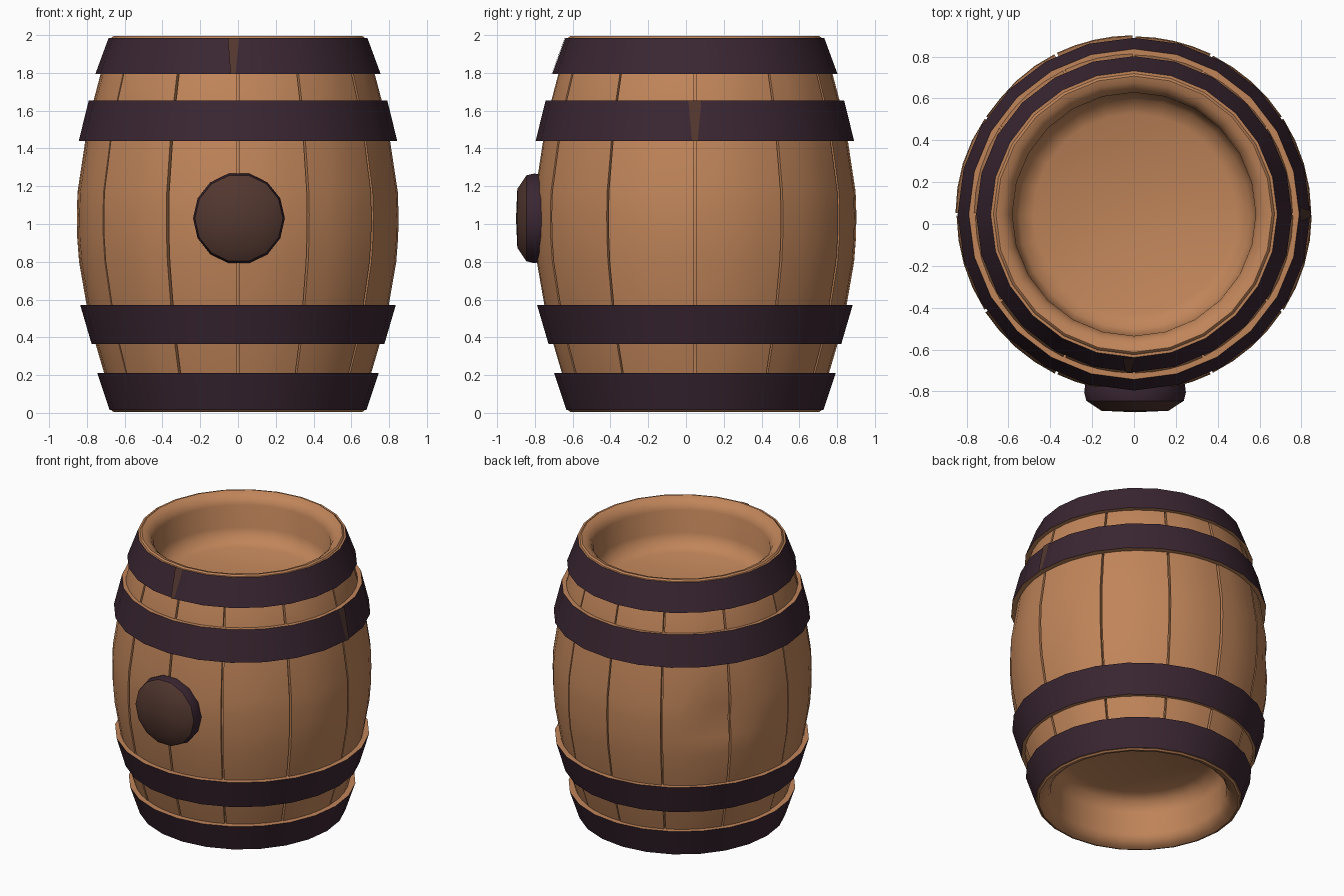
import bpy, bmesh, math, random
from mathutils import Matrix

if "Cube" in bpy.data.objects:
    bpy.data.objects.remove(bpy.data.objects["Cube"])

random.seed(4)
CY = 0.047  # barrel axis sits slightly behind centre because of the bung


def material(name, rgb):
    m = bpy.data.materials.new(name)
    m.diffuse_color = (*rgb, 1)
    m.use_nodes = True
    m.node_tree.nodes["Principled BSDF"].inputs["Base Color"].default_value = m.diffuse_color
    return m


WOOD = material("oak_wood", (0.53, 0.235, 0.102))
IRON = material("dark_iron", (0.042, 0.019, 0.031))
BROWN = material("dark_brown", (0.085, 0.038, 0.029))


def finish(bm, name, mats, angle=35):
    bmesh.ops.remove_doubles(bm, verts=bm.verts, dist=1e-5)
    bmesh.ops.recalc_face_normals(bm, faces=bm.faces)
    me = bpy.data.meshes.new(name)
    bm.to_mesh(me)
    bm.free()
    for m in mats:
        me.materials.append(m)
    ob = bpy.data.objects.new(name, me)
    bpy.context.collection.objects.link(ob)
    bpy.ops.object.select_all(action='DESELECT')
    ob.select_set(True)
    bpy.context.view_layer.objects.active = ob
    bpy.ops.object.shade_smooth_by_angle(angle=math.radians(angle))
    return ob


def lathe(name, profile, mats, slots, sides=24, closed=False, matrix=None, angle=35):
    """Revolve (radius, height) points; slots gives a material per segment."""
    bm = bmesh.new()
    rings = []
    for r, z in profile:
        r = max(r, 1e-7)
        rings.append([bm.verts.new((r * math.cos(2 * math.pi * i / sides),
                                    r * math.sin(2 * math.pi * i / sides), z))
                      for i in range(sides)])
    n = len(rings)
    for k in range(n if closed else n - 1):
        a, b = rings[k], rings[(k + 1) % n]
        for i in range(sides):
            j = (i + 1) % sides
            f = bm.faces.new((a[i], a[j], b[j], b[i]))
            f.material_index = slots[k]
    bmesh.ops.transform(bm, matrix=matrix or Matrix.Translation((0, CY, 0)), verts=bm.verts)
    return finish(bm, name, mats, angle)


# Bulging side profile: (height, radius)
SIDE = [(0.05, 0.655), (0.21, 0.705), (0.37, 0.752), (0.57, 0.798), (0.8, 0.838),
        (0.93, 0.848), (1.05, 0.85), (1.17, 0.846), (1.44, 0.805), (1.65, 0.762),
        (1.79, 0.725), (1.95, 0.66)]

# Inner body: wide rounded rims, recessed heads and the wood behind the stave gaps
top = [(0.672, 1.985), (0.66, 1.994), (0.63, 1.985), (0.60, 1.96), (0.582, 1.92),
       (0.58, 1.76), (0.55, 1.69), (0.48, 1.66), (0, 1.65)]
bottom = [(r, 2 - z) for r, z in reversed(top)]
body = bottom + [(r - 0.03, z) for z, r in SIDE[1:-1]] + top
lathe("barrel_body", body, [WOOD], [0] * len(body), angle=50)

# Staves: twelve curved planks, with a small dent at the back left
quarter = [0, 26, 57]
seams = quarter + [90] + [180 - q for q in reversed(quarter)]
seams += [360 - s for s in reversed(seams[1:-1])] + [360]
for k in range(len(seams) - 1):
    bm = bmesh.new()
    a0, a1 = seams[k] + 0.45, seams[k + 1] - 0.45
    lift = random.uniform(-0.004, 0.006)
    angles = [a0 + (a1 - a0) * t / 4 for t in range(5)]
    rings = []
    for z, r in SIDE:
        loop = []
        for depth, row in ((0, angles), (0.05, angles[::-1])):
            for a in row:
                d2 = ((a - 232) / 9) ** 2 + ((z - 1.05) / 0.09) ** 2
                rr = r + lift - depth - 0.04 * math.exp(-d2)
                t = math.radians(a)  # measured from the front, towards the right
                loop.append(bm.verts.new((rr * math.sin(t), CY - rr * math.cos(t), z)))
        rings.append(loop)
    for lo, hi in zip(rings, rings[1:]):
        for i in range(10):
            j = (i + 1) % 10
            bm.faces.new((lo[i], lo[j], hi[j], hi[i]))
    bm.faces.new(rings[0])
    bm.faces.new(rings[-1])
    finish(bm, f"stave_{k + 1}", [WOOD])

# Hoops: narrow towards the barrel ends, iron outside with wood coloured ledges
HOOPS = {"top_hoop": (0.685, 1.985, 0.755, 1.795),
         "upper_hoop": (0.79, 1.655, 0.843, 1.44),
         "lower_hoop": (0.775, 0.365, 0.835, 0.57),
         "bottom_hoop": (0.68, 0.015, 0.745, 0.21)}
for name, (rn, zn, rw, zw) in HOOPS.items():
    lathe(name, [(rn, zn), (rw, zw), (rw - 0.07, zw), (rn - 0.05, zn)],
          [IRON, WOOD], [0, 1, 0, 1], closed=True)

# Worn joints: thin brown strips on two hoops (angle, half widths at both edges)
for name, deg in (("top_hoop", -2), ("upper_hoop", 90)):
    rn, zn, rw, zw = HOOPS[name]
    bm = bmesh.new()
    quad = []
    for r, z, w in ((rn, zn, 2.5), (rw, zw, 1)):
        for s in (-w, w) if not quad else (w, -w):
            t = math.radians(deg + s)
            r2 = r + 0.004
            quad.append(bm.verts.new((r2 * math.sin(t), CY - r2 * math.cos(t), z)))
    bm.faces.new(quad)
    finish(bm, name + "_worn_joint", [BROWN])

# Bung: domed plug on the front, brown cap with an iron coloured side
cap = [(0, 0.9), (0.16, 0.893), (0.233, 0.845), (0.243, 0.805), (0.235, 0.74), (0.2, 0.68), (0, 0.68)]
lathe("bung", cap, [BROWN, IRON], [0, 0, 1, 1, 1, 1], sides=14,
      matrix=Matrix.Translation((0.005, 0, 1.03)) @ Matrix.Rotation(math.pi / 2, 4, 'X'), angle=40)
